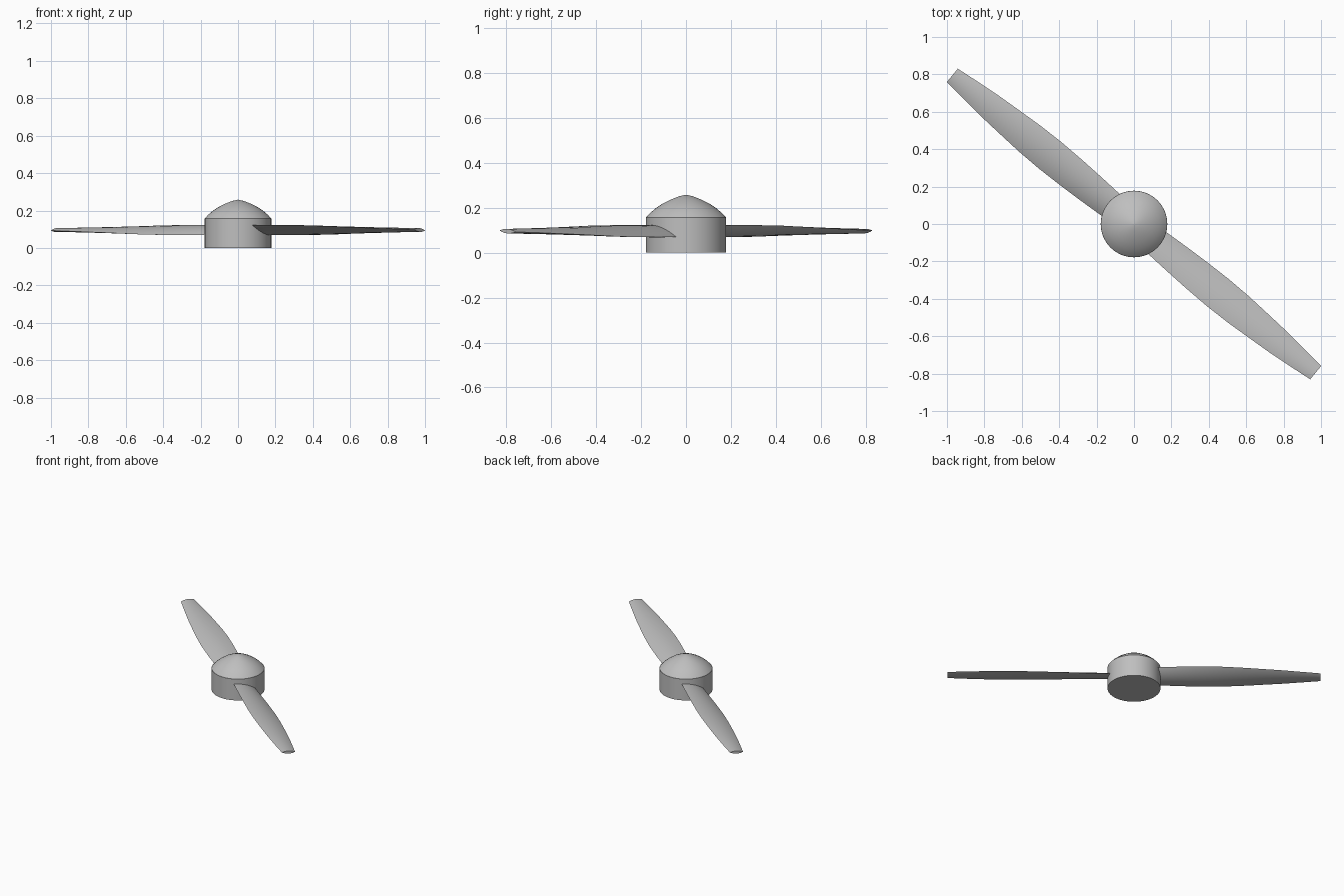
import bpy, bmesh, math
from mathutils import Matrix, Vector

cube = bpy.data.objects.get("Cube")
if cube:
    bpy.data.objects.remove(cube, do_unlink=True)

grey = bpy.data.materials.new("light grey")
grey.use_nodes = True
grey.diffuse_color = (0.52, 0.52, 0.52, 1)
grey.node_tree.nodes["Principled BSDF"].inputs["Base Color"].default_value = (0.52, 0.52, 0.52, 1)


def finish(name, bm, angle):
    bmesh.ops.recalc_face_normals(bm, faces=bm.faces)
    mesh = bpy.data.meshes.new(name)
    bm.to_mesh(mesh)
    bm.free()
    mesh.materials.append(grey)
    obj = bpy.data.objects.new(name, mesh)
    bpy.context.collection.objects.link(obj)
    bpy.ops.object.select_all(action="DESELECT")
    obj.select_set(True)
    bpy.context.view_layer.objects.active = obj
    bpy.ops.object.shade_smooth_by_angle(angle=math.radians(angle))
    return obj


def loft(bm, rings):
    """Skin closed rings of points and cap both ends."""
    loops = [[bm.verts.new(p) for p in ring] for ring in rings]
    n = len(loops[0])
    for a, b in zip(loops, loops[1:]):
        for i in range(n):
            j = (i + 1) % n
            bm.faces.new((a[i], a[j], b[j], b[i]))
    bm.faces.new(loops[0])
    bm.faces.new(loops[-1])


def circle(radius, z, n=64):
    return [(radius * math.cos(math.tau * i / n), radius * math.sin(math.tau * i / n), z)
            for i in range(n)]


# Hub: straight drum
bm = bmesh.new()
loft(bm, [circle(0.178, 0), circle(0.178, 0.158)])
finish("hub", bm, 30)

# Spinner: domed cap with a softly pointed top
bm = bmesh.new()
dome = [(0.178, 0.157), (0.16, 0.177), (0.135, 0.198), (0.105, 0.218),
        (0.07, 0.236), (0.035, 0.25), (0.002, 0.258)]
loft(bm, [circle(r, z) for r, z in dome])
finish("spinner_cap", bm, 30)

# Blades: lens sections lofted along the span (distance, half width, half thickness, pitch)
stations = [(0.08, 0.073, 0.017, 20), (0.16, 0.080, 0.017, 19), (0.28, 0.087, 0.017, 18),
            (0.42, 0.093, 0.016, 16.5), (0.58, 0.096, 0.015, 14.5), (0.72, 0.092, 0.014, 12),
            (0.86, 0.083, 0.013, 10), (1.0, 0.073, 0.012, 8), (1.13, 0.060, 0.011, 6),
            (1.255, 0.046, 0.010, 4)]


def section(u, half, thick, pitch, n=12):
    turn = Matrix.Rotation(math.radians(-pitch), 3, "X")
    points = []
    for i in range(2 * n):
        t = math.pi * i / n
        side = 1 if i < n else -1
        v = math.cos(t)
        points.append(turn @ Vector((0, half * v, side * thick * (1 - v * v))) + Vector((u, 0, 0.096)))
    return points


heading = math.radians(-39.3)
for name, spin in (("blade_left", 0), ("blade_right", math.pi)):
    bm = bmesh.new()
    loft(bm, [section(*s) for s in stations])
    bm.transform(Matrix.Rotation(heading + spin, 4, "Z"))
    finish(name, bm, 30)
